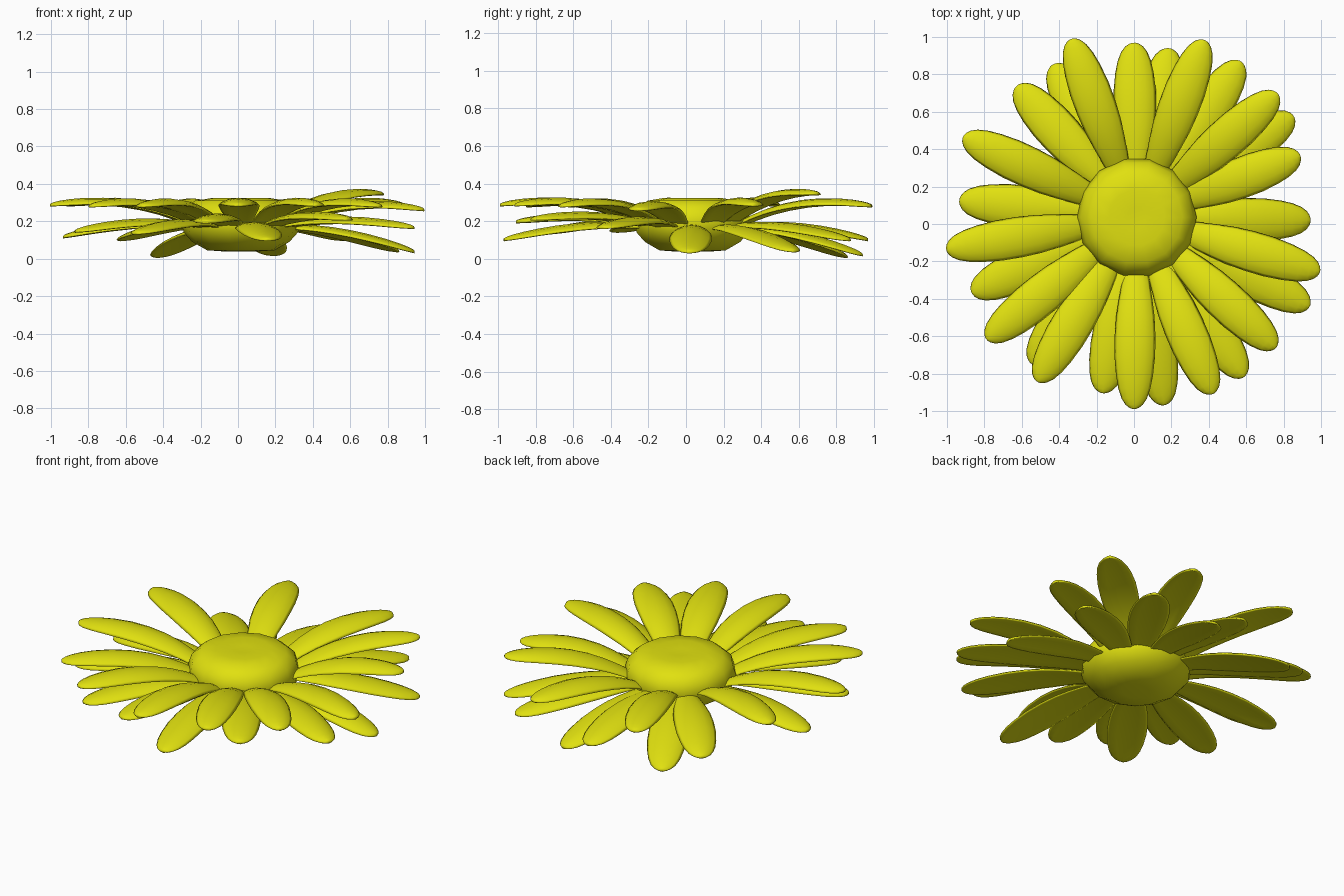
import bpy, bmesh, math
from mathutils import Vector

if "Cube" in bpy.data.objects:
    bpy.data.objects.remove(bpy.data.objects["Cube"])

mat = bpy.data.materials.new("yellow")
mat.diffuse_color = (0.75, 0.75, 0.005, 1)
mat.use_nodes = True
mat.node_tree.nodes["Principled BSDF"].inputs["Base Color"].default_value = mat.diffuse_color
CX, CY = 0.015, 0.035


def finish(name, bm):
    bmesh.ops.recalc_face_normals(bm, faces=bm.faces)
    me = bpy.data.meshes.new(name)
    bm.to_mesh(me)
    bm.free()
    me.materials.append(mat)
    ob = bpy.data.objects.new(name, me)
    bpy.context.collection.objects.link(ob)
    for p in me.polygons:
        p.use_smooth = True
    return ob


def skin(name, rings):
    # Closed surface through a list of equal-sized point rings
    bm = bmesh.new()
    vs = [[bm.verts.new(p) for p in r] for r in rings]
    n = len(vs[0])
    for a, b in zip(vs, vs[1:]):
        for i in range(n):
            j = (i + 1) % n
            bm.faces.new((a[i], a[j], b[j], b[i]))
    bm.faces.new(vs[0])
    bm.faces.new(vs[-1])
    return finish(name, bm)


# Domed flower centre
profile = [(0.08, 0.038), (0.18, 0.045), (0.26, 0.09), (0.305, 0.14), (0.32, 0.20),
           (0.30, 0.265), (0.245, 0.31), (0.15, 0.325), (0.05, 0.32)]
skin("flower_centre", [[(CX + r * math.cos(2 * math.pi * i / 14), CY + r * math.sin(2 * math.pi * i / 14), z)
                        for i in range(14)] for r, z in profile])

# Half-width along the petal: (fraction of length, fraction of full width)
outline = [(0, .48), (.08, .56), (.18, .68), (.3, .82), (.42, .94), (.55, 1), (.68, 1),
           (.8, .91), (.88, .79), (.94, .62), (.975, .43), (.993, .24), (1, .08)]


def petal(name, tx, ty, tz, base_z, mid_z, width):
    d = Vector((tx - CX, ty - CY, 0))
    d.normalize()
    side = Vector((-d.y, d.x, 0))
    p2 = Vector((tx, ty, tz)) + d * 0.004
    p0 = Vector((CX, CY, base_z)) + d * 0.22
    p1 = p0 * 0.58 + p2 * 0.42
    p1.z = mid_z
    rings = []
    for t, w in outline:
        c = p0 * (1 - t) ** 2 + p1 * 2 * t * (1 - t) + p2 * t * t
        ring = []
        for i in range(12):
            a = 2 * math.pi * i / 12
            u = math.cos(a)
            z = 0.017 * math.sin(a) * (0.4 + 0.6 * w) + 0.02 * w * (0.5 - u * u)
            ring.append(c + side * (u * w * width) + Vector((0, 0, z)))
        rings.append(ring)
    skin(name, rings)


# Petal tips (x, y, z)
upper = [(-.335, .985, .28), (.375, .98, .28), (.765, .695, .345), (.885, .365, .285),
         (-.91, .465, .285), (-1.0, -.135, .285), (-.785, -.615, .28), (-.515, -.84, .28),
         (0, -.985, .285), (.42, -.905, .285), (.755, -.66, .28), (.99, -.255, .26)]
lower = [(0, .965, .10), (.19, .935, .02), (-.43, .85, .01), (.57, .865, .10),
         (-.625, .735, .10), (.85, .575, .04), (-.93, .125, .115), (-.865, -.365, .145),
         (-.545, -.745, .135), (-.17, -.9, .195), (.16, -.965, .10), (.585, -.815, .21),
         (.935, -.44, .165), (.94, .02, .035)]
for i, (x, y, z) in enumerate(upper):
    petal(f"upper_petal_{i + 1}", x, y, z, 0.155, z * 0.5 + 0.205, 0.109)
for i, (x, y, z) in enumerate(lower):
    petal(f"lower_petal_{i + 1}", x, y, z, 0.165, z * 0.5 + 0.15, 0.113)
